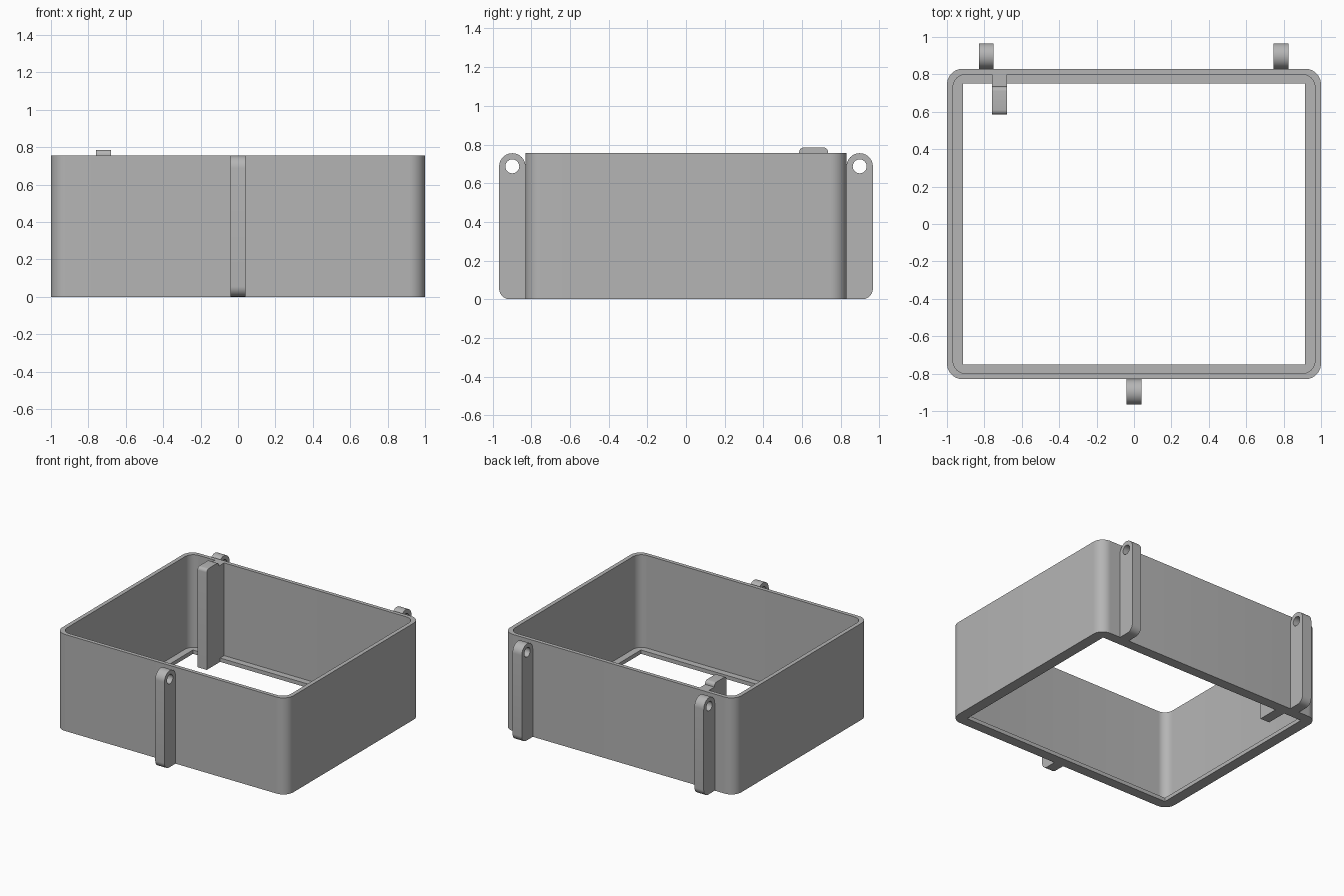
import bpy, bmesh, math
from mathutils import Matrix, Vector

if "Cube" in bpy.data.objects:
    bpy.data.objects.remove(bpy.data.objects["Cube"])

grey = bpy.data.materials.new("plain grey")
grey.diffuse_color = (0.46, 0.46, 0.46, 1)
grey.use_nodes = True
grey.node_tree.nodes["Principled BSDF"].inputs["Base Color"].default_value = grey.diffuse_color


def arc(cx, cy, r, a0, a1, n=10):
    """Points along an arc, angles in degrees."""
    return [(cx + r * math.cos(math.radians(a0 + (a1 - a0) * i / n)),
             cy + r * math.sin(math.radians(a0 + (a1 - a0) * i / n)))
            for i in range(n + 1)]


def rounded_rect(hx, hy, r):
    pts = []
    for sx, sy, a in ((1, 1, 0), (-1, 1, 90), (-1, -1, 180), (1, -1, 270)):
        pts += arc(sx * (hx - r), sy * (hy - r), r, a, a + 90)
    return pts


def prism(name, loops, depth, matrix=Matrix()):
    """Fill an outline (with optional holes) and extrude it."""
    bm = bmesh.new()
    edges = []
    for pts in loops:
        vs = [bm.verts.new((x, y, 0)) for x, y in pts]
        edges += [bm.edges.new((v, vs[(i + 1) % len(vs)])) for i, v in enumerate(vs)]
    bmesh.ops.triangle_fill(bm, edges=edges, use_beauty=True, normal=(0, 0, 1))
    ext = bmesh.ops.extrude_face_region(bm, geom=bm.faces[:], use_keep_orig=True)
    bmesh.ops.translate(bm, vec=(0, 0, depth),
                        verts=[g for g in ext["geom"] if isinstance(g, bmesh.types.BMVert)])
    bmesh.ops.recalc_face_normals(bm, faces=bm.faces[:])
    bm.transform(matrix)
    bmesh.ops.recalc_face_normals(bm, faces=bm.faces[:])
    me = bpy.data.meshes.new(name)
    bm.to_mesh(me)
    bm.free()
    me.materials.append(grey)
    ob = bpy.data.objects.new(name, me)
    bpy.context.collection.objects.link(ob)
    bpy.ops.object.select_all(action='DESELECT')
    ob.select_set(True)
    bpy.context.view_layer.objects.active = ob
    bpy.ops.object.shade_smooth_by_angle(angle=math.radians(30))
    return ob


def side_profile(x, flip=1):
    """Maps profile (u, v) to (y, z) and its thickness to x."""
    m = Matrix(((0, 0, 1, x), (flip, 0, 0, 0), (0, 1, 0, 0), (0, 0, 0, 1)))
    return m


H, HX, HY = 0.755, 1.0, 0.83
inner = rounded_rect(0.968, 0.80, 0.07)

# Box wall and the inward lip around its open bottom
prism("wall", [rounded_rect(HX, HY, 0.085), inner], H)
opening = [(0.915, 0.75), (-0.915, 0.75), (-0.915, -0.75), (0.915, -0.75)]
prism("bottom_lip", [inner, opening], 0.03)

# Outer hinge lugs with pin holes: two at the back, one at the front
r = 0.068
cy, cz = HY + r, H - r
lug = [(HY, 0)] + arc(HY + 2 * r - 0.055, 0.055, 0.055, -90, 0) + arc(cy, cz, r, 0, 180, 20)
hole = arc(cy, cz, 0.036, 0, 360, 24)[:-1]
for name, x, flip in (("back_lug_left", -0.79, 1), ("back_lug_right", 0.785, 1),
                      ("front_lug", 0, -1)):
    prism(name, [lug, hole], 0.08, side_profile(x - 0.04, flip))

# Inner post with a raised rounded head, joined to the back wall
post = ([(0.80, 0), (0.80, H), (0.735, H)] + arc(0.71, 0.76, 0.025, 0, 90, 6)
        + arc(0.61, 0.76, 0.025, 90, 180, 6) + [(0.585, 0)])
prism("inner_post", [post], 0.08, side_profile(-0.76))
